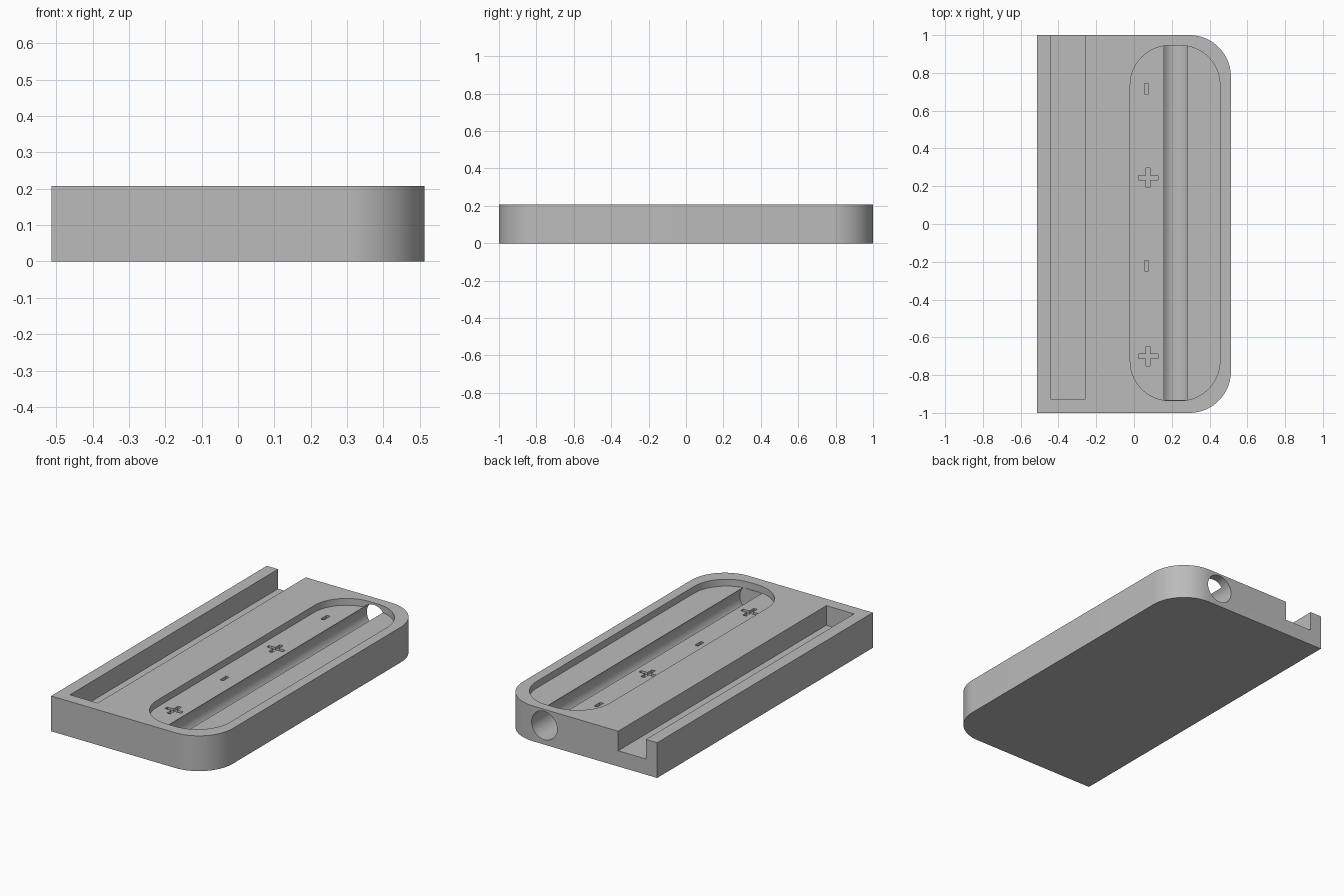
import bpy, bmesh, math
from mathutils import Matrix

if "Cube" in bpy.data.objects:
    bpy.data.objects.remove(bpy.data.objects["Cube"], do_unlink=True)

TOP, FLOOR, SLOT_FLOOR = 0.207, 0.167, 0.092

grey = bpy.data.materials.new("plain grey")
grey.use_nodes = True
grey.diffuse_color = (0.5, 0.5, 0.5, 1)
grey.node_tree.nodes["Principled BSDF"].inputs["Base Color"].default_value = (0.5, 0.5, 0.5, 1)


def make_object(name, bm):
    bmesh.ops.recalc_face_normals(bm, faces=bm.faces)
    mesh = bpy.data.meshes.new(name)
    bm.to_mesh(mesh)
    bm.free()
    mesh.materials.append(grey)
    obj = bpy.data.objects.new(name, mesh)
    bpy.context.collection.objects.link(obj)
    return obj


def prism(name, outline, z0, z1):
    """Extrude a flat outline upwards."""
    bm = bmesh.new()
    face = bm.faces.new([bm.verts.new((x, y, z0)) for x, y in outline])
    new = bmesh.ops.extrude_face_region(bm, geom=[face])["geom"]
    verts = [v for v in new if isinstance(v, bmesh.types.BMVert)]
    bmesh.ops.translate(bm, verts=verts, vec=(0, 0, z1 - z0))
    return make_object(name, bm)


def rounded(x0, x1, y0, y1, r_left, r_right, steps=20):
    """Rectangle outline with separate corner radii on the left and right."""
    pts = []
    corners = [(x1, y0, -1, 1, r_right), (x1, y1, -1, -1, r_right),
               (x0, y1, 1, -1, r_left), (x0, y0, 1, 1, r_left)]
    for i, (x, y, sx, sy, r) in enumerate(corners):
        if r == 0:
            pts.append((x, y))
            continue
        for k in range(steps + 1):
            a = math.radians(90) * (i - 1 + k / steps)
            pts.append((x + sx * r + r * math.cos(a), y + sy * r + r * math.sin(a)))
    return pts


def plus(cx, cy, arm, half):
    """Plus-shaped outline."""
    pts = []
    for i in range(4):
        c, s = round(math.cos(i * math.pi / 2)), round(math.sin(i * math.pi / 2))
        for x, y in ((arm, -half), (arm, half), (half, half)):
            pts.append((cx + c * x - s * y, cy + s * x + c * y))
    return pts


def carve(target, cutter):
    cutter.hide_render = True
    mod = target.modifiers.new("carve", 'BOOLEAN')
    mod.operation, mod.solver, mod.object = 'DIFFERENCE', 'EXACT', cutter
    bpy.ops.object.select_all(action='DESELECT')
    bpy.context.view_layer.objects.active = target
    target.select_set(True)
    bpy.ops.object.modifier_apply(modifier=mod.name)
    bpy.data.objects.remove(cutter, do_unlink=True)


# Body block, rounded on its left side
body = prism("holder_body", rounded(-0.513, 0.513, -1, 1, 0, 0.22), 0, TOP)

# Shallow oval recess
carve(body, prism("recess_cutter", rounded(-0.02, 0.455, -0.935, 0.945, 0.21, 0.21), FLOOR, 0.3))

# Slot open at the back
carve(body, prism("slot_cutter", rounded(-0.44, -0.26, -0.93, 1.1, 0, 0), SLOT_FLOOR, 0.3))

# Round channel running out through the back
bm = bmesh.new()
bmesh.ops.create_cone(bm, cap_ends=True, segments=64, radius1=0.083, radius2=0.083, depth=2.032,
                      matrix=Matrix.Translation((0.22, 0.084, 0.112)) @ Matrix.Rotation(math.pi / 2, 4, 'X'))
carve(body, make_object("channel_cutter", bm))

# Engraved polarity marks
for y in (0.245, -0.7):
    carve(body, prism("plus_cutter", plus(0.075, y, 0.052, 0.011), FLOOR - 0.015, 0.3))
for y in (0.715, -0.22):
    carve(body, prism("minus_cutter", rounded(0.056, 0.077, y - 0.028, y + 0.028, 0, 0), FLOOR - 0.015, 0.3))

bpy.ops.object.shade_smooth_by_angle(angle=math.radians(30))
